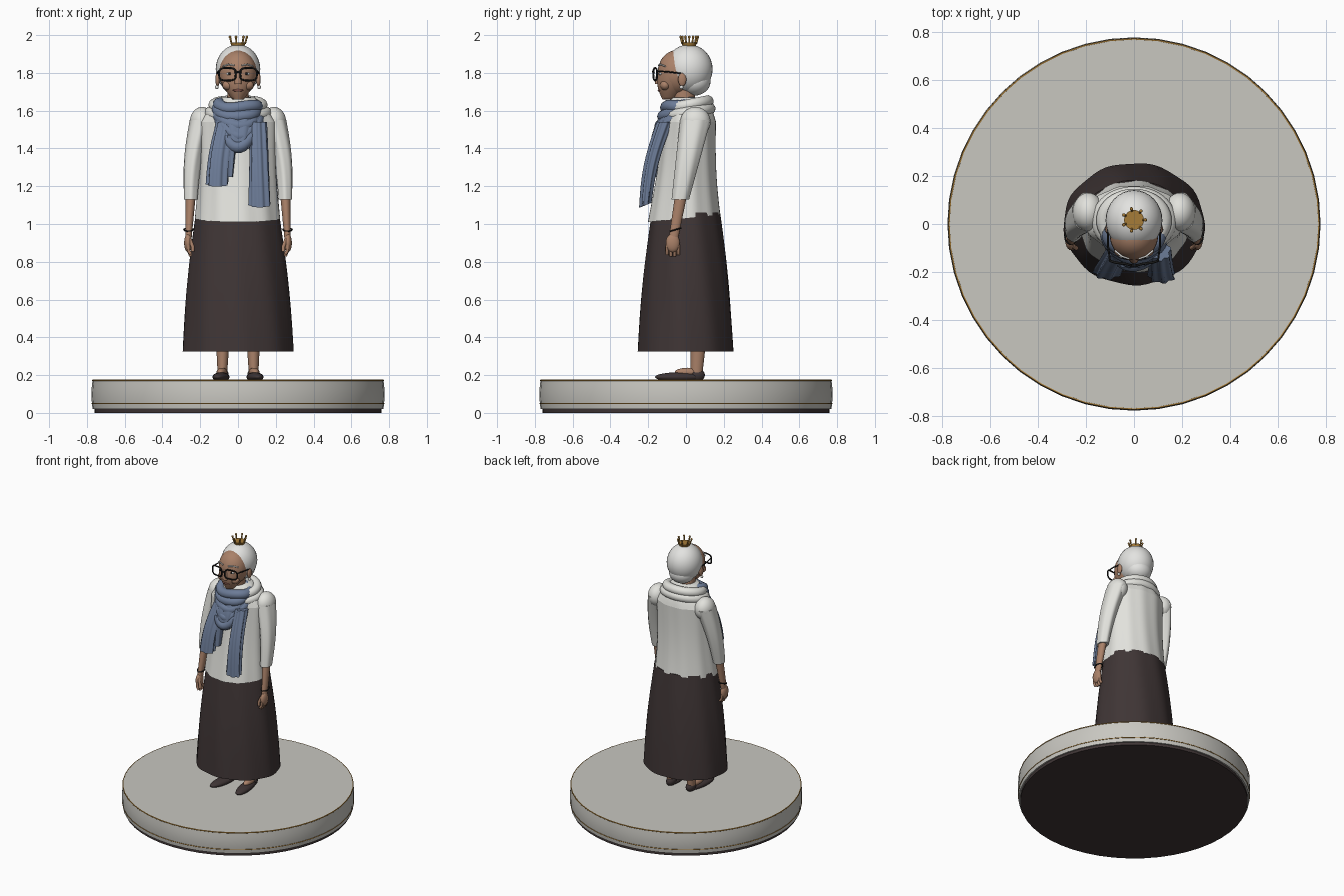
import bpy
import bmesh
from math import sin, cos, pi, radians, copysign
from mathutils import Vector, Matrix

default_cube = bpy.data.objects.get("Cube")
if default_cube:
    bpy.data.objects.remove(default_cube, do_unlink=True)


def material(name, red, green, blue):
    mat = bpy.data.materials.new(name)
    mat.use_nodes = True
    mat.diffuse_color = (red, green, blue, 1)
    shader = mat.node_tree.nodes["Principled BSDF"]
    shader.inputs["Base Color"].default_value = mat.diffuse_color
    return mat


stone = material("stone", .58, .57, .53)
brown = material("dark brown", .05, .036, .036)
cream = material("cream cloth", .76, .76, .72)
white = material("white hair", .77, .77, .75)
skin = material("skin", .4, .22, .14)
blue = material("blue cloth", .15, .2, .31)
gold = material("gold", .38, .2, .04)
black = material("black", .01, .01, .01)
rose = material("lip rose", .26, .1, .08)


def finish(bm, name, mat, mirror):
    """Turn a bmesh into a smooth-shaded object with its sharp edges kept."""
    if mirror:
        bm.transform(Matrix.Scale(-1, 4, Vector((1, 0, 0))))
    bmesh.ops.recalc_face_normals(bm, faces=bm.faces)
    mesh = bpy.data.meshes.new(name)
    bm.to_mesh(mesh)
    bm.free()
    mesh.materials.append(mat)
    mesh.polygons.foreach_set("use_smooth", [True] * len(mesh.polygons))
    mesh.set_sharp_from_angle(angle=radians(60))
    bpy.context.scene.collection.objects.link(bpy.data.objects.new(name, mesh))


def taper(name, mat, low, high, low_size, high_size, swell=0, bow=(0, 0, 0),
          folds=0, depth=0, hem=0, sides=48, steps=12, mirror=False):
    """Upright form easing from one oval to another, with optional cloth folds."""
    low, high, bow = Vector(low), Vector(high), Vector(bow)
    low_size, high_size = Vector(low_size), Vector(high_size)
    bm = bmesh.new()
    loops = []
    for step in range(steps + 1):
        t = step / steps
        arch = sin(pi * t)
        centre = low.lerp(high, t) + bow * arch
        size = low_size.lerp(high_size, t)
        loop = []
        for side in range(sides):
            angle = 2 * pi * side / sides
            ripple = 1 + depth * cos(folds * angle + 3 * centre.z)
            offset = Vector(((size.x + swell * arch) * ripple * cos(angle),
                             (size.y + swell * arch) * ripple * sin(angle),
                             hem * sin(angle) * (1 - t) ** 4))
            loop.append(bm.verts.new(centre + offset))
        loops.append(loop)
    for below, above in zip(loops, loops[1:]):
        for side in range(sides):
            after = (side + 1) % sides
            bm.faces.new((below[side], below[after], above[after], above[side]))
    bm.faces.new(loops[0])
    bm.faces.new(loops[-1])
    finish(bm, name, mat, mirror)


def ball(name, mat, centre, size, turn=0, mirror=False):
    bm = bmesh.new()
    bmesh.ops.create_uvsphere(bm, u_segments=32, v_segments=16, radius=1)
    bm.transform(Matrix.Translation(centre) @ Matrix.Rotation(radians(turn), 4, "Z")
                 @ Matrix.Diagonal((*size, 1)))
    finish(bm, name, mat, mirror)


def tube(name, mat, points, radius, closed=False, mirror=False):
    """Sweep a round section along a path of points."""
    curve = bpy.data.curves.new(name, "CURVE")
    curve.dimensions = "3D"
    curve.bevel_depth, curve.bevel_resolution = radius, 3
    curve.use_fill_caps = True
    spline = curve.splines.new("POLY")
    spline.points.add(len(points) - 1)
    for target, point in zip(spline.points, points):
        target.co = (*point, 1)
    spline.use_cyclic_u = closed
    helper = bpy.data.objects.new(name + "_path", curve)
    mesh = bpy.data.meshes.new_from_object(helper)
    bpy.data.objects.remove(helper)
    bm = bmesh.new()
    bm.from_mesh(mesh)
    bpy.data.meshes.remove(mesh)
    finish(bm, name, mat, mirror)


def both(builder, name, *args, **options):
    """Build a part on the left and its mirror image on the right."""
    builder("left_" + name, *args, **options)
    builder("right_" + name, *args, mirror=True, **options)


def turns(count):
    return [2 * pi * i / count for i in range(count)]


def ring(centre, radius_x, radius_y, rise=0, count=48):
    """Closed oval path; rise lifts its back edge and lowers its front."""
    return [Vector(centre) + Vector((radius_x * cos(a), radius_y * sin(a), rise * sin(a)))
            for a in turns(count)]


# Round base with dark foot and gold trim
taper("base_foot", brown, (0, 0, 0), (0, 0, .03), (.76, .76), (.76, .76), steps=1)
taper("base_disc", stone, (0, 0, .02), (0, 0, .175), (.77, .77), (.77, .77), swell=.006)
tube("base_top_trim", gold, ring((0, 0, .172), .769, .769), .004, closed=True)
tube("base_lower_trim", gold, ring((0, 0, .05), .773, .773), .003, closed=True)

# Long skirt, loose blouse and its soft collar
taper("skirt", brown, (0, 0, .325), (0, 0, 1.06), (.293, .253), (.22, .18),
      swell=.01, folds=9, depth=.012, sides=64)
taper("blouse", cream, (0, -.01, 1.03), (0, .02, 1.54), (.225, .19), (.205, .14),
      swell=-.01, folds=11, depth=.015, hem=.02, sides=64)
taper("blouse_shoulders", cream, (0, .02, 1.54), (0, .01, 1.67), (.205, .14), (.09, .085),
      swell=.01, folds=11, depth=.015, sides=64)
for layer in range(2):
    tube("collar_fold_%d" % (layer + 1), cream,
         ring((0, .015, 1.63 - .04 * layer), .125 + .02 * layer, .1 + .01 * layer, rise=.02),
         .032, closed=True)

# Arms and hands
both(taper, "sleeve", cream, (.25, -.03, 1.13), (.195, .05, 1.55), (.036, .045), (.06, .08),
     bow=(.015, 0, 0), folds=6, depth=.03)
both(ball, "shoulder", cream, (.19, .05, 1.54), (.065, .08, .08))
both(taper, "forearm", skin, (.262, -.065, .93), (.25, -.025, 1.16), (.017, .025), (.027, .032))
both(ball, "palm", skin, (.264, -.07, .9), (.021, .037, .05))
for finger in range(4):
    y = -.1 + .02 * finger
    both(tube, "finger_%d" % (finger + 1), skin,
         [(.264, y, .89), (.262, y, .86), (.25, y, .825 + .01 * abs(finger - 1.5))], .009)
both(tube, "thumb", skin, [(.255, -.09, .92), (.24, -.1, .88), (.24, -.1, .855)], .01)
both(tube, "bracelet", black, ring((.262, -.055, .97), .024, .028, rise=.008), .004, closed=True)

# Legs and low shoes
both(taper, "leg", skin, (.083, .055, .19), (.08, .07, .45), (.024, .03), (.04, .045))
both(ball, "shoe", brown, (.09, -.035, .19), (.042, .13, .025), turn=8)
both(ball, "shoe_heel", brown, (.08, .055, .2), (.031, .045, .035))
both(ball, "instep", skin, (.085, .01, .215), (.027, .07, .024), turn=8)

# Head
taper("neck", skin, (0, 0, 1.58), (0, -.02, 1.74), (.06, .06), (.055, .06))
ball("face", skin, (0, -.05, 1.8), (.1, .1, .12))
taper("jaw", skin, (0, -.09, 1.66), (0, -.05, 1.8), (.03, .035), (.1, .1), swell=.013)
ball("hair", white, (0, .015, 1.82), (.118, .126, .13))
ball("hair_nape", white, (0, .045, 1.755), (.09, .085, .075))
taper("nose", skin, (0, -.15, 1.74), (0, -.14, 1.82), (.018, .015), (.008, .008), swell=.004)
ball("lips", rose, (0, -.138, 1.708), (.028, .012, .008))
both(ball, "ear", skin, (.108, -.02, 1.765), (.012, .022, .036))
both(ball, "earring", white, (.112, -.024, 1.724), (.01, .01, .01))
both(ball, "cheek", skin, (.05, -.11, 1.735), (.033, .027, .027))
both(ball, "eye", white, (.045, -.133, 1.795), (.017, .01, .008))
both(ball, "pupil", black, (.045, -.141, 1.795), (.007, .004, .007))
both(tube, "eyebrow", white, [(.02, -.145, 1.84), (.05, -.135, 1.845), (.08, -.11, 1.835)], .004)


# Glasses with rounded square frames
def squared(value):
    return copysign(abs(value) ** .6, value)


frame = [(.056 + .044 * squared(cos(a)), -.163 + .01 * cos(a), 1.793 + .033 * squared(sin(a)))
         for a in turns(28)]
both(tube, "lens_frame", black, frame, .005, closed=True)
both(tube, "temple_bar", black, [(.1, -.15, 1.81), (.108, -.09, 1.805), (.108, -.01, 1.795)], .004)
tube("glasses_bridge", black, [(-.014, -.17, 1.8), (0, -.175, 1.806), (.014, -.17, 1.8)], .005)

# Little gold crown on the hair
taper("crown_band", gold, (0, .017, 1.94), (0, .017, 1.962), (.034, .034), (.041, .041))
roots = ring((0, .017, 1.955), .038, .038, count=7)
tips = ring((0, .017, 1.99), .047, .047, count=7)
for number, (root, tip) in enumerate(zip(roots, tips), 1):
    tube("crown_point_%d" % number, gold, [root, tip], .005)
    ball("crown_bead_%d" % number, gold, tip, (.007, .007, .007))

# Draped scarf: stacked loops that dip lower and reach further at the front
for layer in range(5):
    path = []
    for a in turns(40):
        front = (1 + cos(a)) / 2
        path.append((.1 * sin(a) + .008 * sin(2 * a + layer),
                     .04 - (.145 + .015 * layer) * front,
                     1.635 - .008 * layer - (.02 + .043 * layer) * front ** 2
                     + .006 * sin(3 * a + layer)))
    tube("scarf_loop_%d" % (layer + 1), blue, path, .033, closed=True)
taper("scarf_knot", blue, (0, -.16, 1.4), (0, -.07, 1.62), (.06, .025), (.1, .04),
      swell=.02, folds=9, depth=.06)

# Hanging scarf tails
taper("scarf_long_tail", blue, (.115, -.215, 1.1), (.11, -.11, 1.54), (.054, .03), (.04, .04),
      bow=(0, -.02, 0), folds=7, depth=.13, hem=.012)
taper("scarf_short_tail", blue, (-.11, -.2, 1.21), (-.06, -.11, 1.54), (.055, .03), (.05, .03),
      bow=(-.01, -.015, 0), folds=7, depth=.13, hem=.012)
taper("scarf_inner_fold", blue, (-.045, -.17, 1.25), (-.035, -.15, 1.47), (.018, .022), (.03, .03),
      folds=5, depth=.1)
